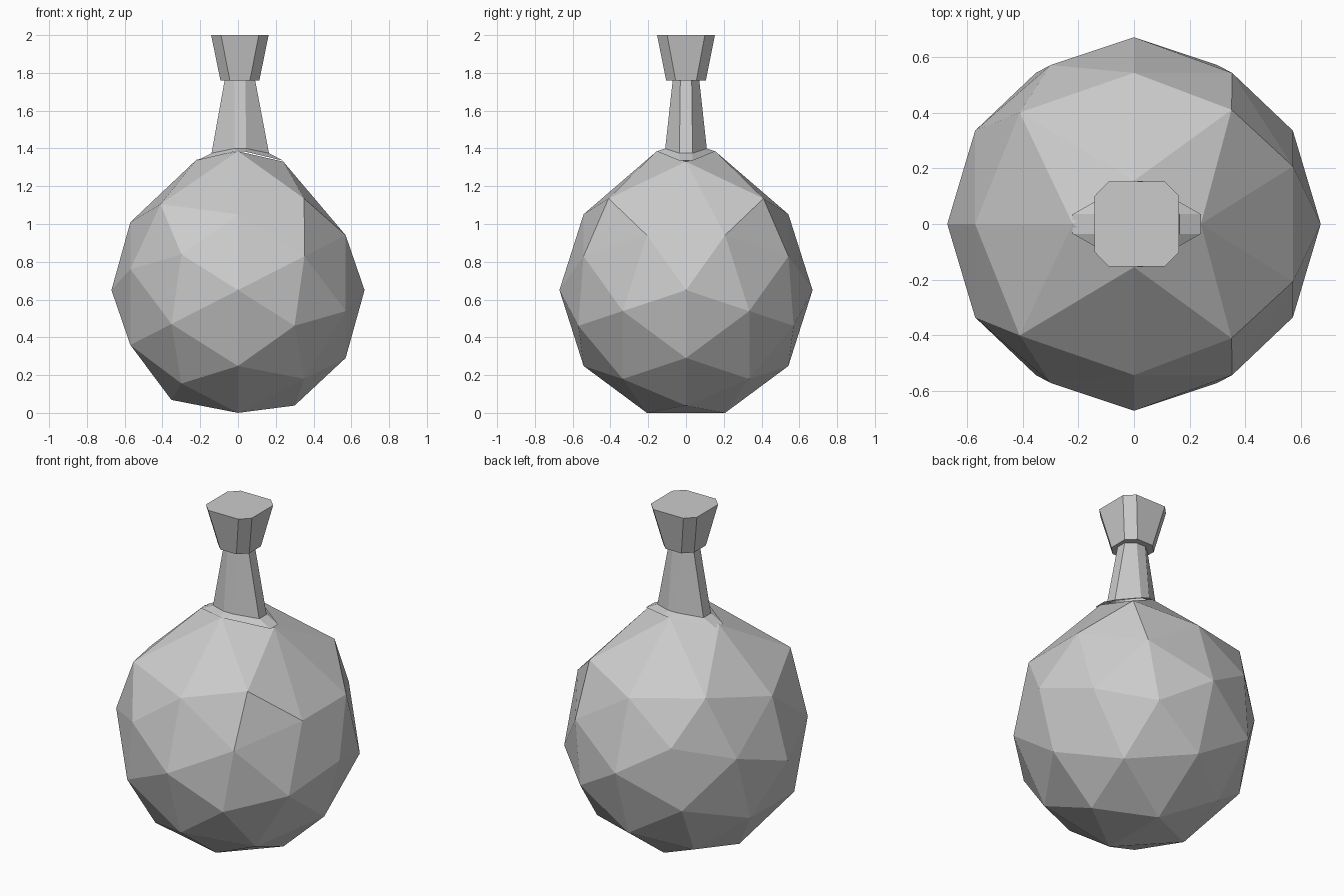
import bpy, bmesh
from math import radians
from mathutils import Matrix, Vector

if "Cube" in bpy.data.objects:
    bpy.data.objects.remove(bpy.data.objects["Cube"])


def finish(name, bm):
    bmesh.ops.recalc_face_normals(bm, faces=bm.faces)
    mesh = bpy.data.meshes.new(name)
    bm.to_mesh(mesh)
    bm.free()
    obj = bpy.data.objects.new(name, mesh)
    bpy.context.collection.objects.link(obj)
    return obj


def octagon(cx, ax, bx, ay, by, z_side, z_front):
    """Chamfered ring: side edges at cx +/- ax, front/back edges at +/- ay."""
    quarter = [(ax, by, z_side), (bx, ay, z_front)]
    pts = []
    for sx, sy in ((1, 1), (-1, 1), (-1, -1), (1, -1)):
        part = [(cx + sx * x, sy * y, z) for x, y, z in quarter]
        pts += part if sx * sy > 0 else part[::-1]
    return pts


def loft(name, rings, cap_bottom):
    bm = bmesh.new()
    loops = [[bm.verts.new(p) for p in ring] for ring in rings]
    for low, high in zip(loops, loops[1:]):
        for i in range(8):
            j = (i + 1) % 8
            bm.faces.new((low[i], low[j], high[j], high[i]))
    bm.faces.new(loops[-1])
    if cap_bottom:
        bm.faces.new(loops[0])
    return finish(name, bm)


# Faceted flask body: icosphere lying with its poles along x
R, STRETCH, CENTRE_Z = 0.67, 1.02, 0.65
bm = bmesh.new()
bmesh.ops.create_icosphere(bm, subdivisions=2, radius=R)
bm.transform(Matrix.Translation((0, 0, CENTRE_Z)) @ Matrix.Diagonal((1, 1, STRETCH, 1))
             @ Matrix.Rotation(radians(90), 4, 'Y'))

# Shoulder: the top diamond is drawn in to the neck, the next ring is spread
mouth = []
for v in bm.verts:
    x, y, z = v.co
    if z > 1.2:
        mouth.append(v)
        if abs(x) < 0.05:
            v.co = Vector((0, 0.155 if y > 0 else -0.155, 1.385))
        else:
            v.co = Vector((0.24, 0, 1.33) if x > 0 else (-0.22, 0, 1.34))
    elif z > 1.08:
        s = 1 if y > 0 else -1
        v.co = Vector((0.35, s * 0.41, 1.135) if x > 0 else (-0.41, s * 0.40, 1.105))
bmesh.ops.delete(bm, geom=[f for f in bm.faces if all(v in mouth for v in f.verts)],
                 context='FACES_ONLY')
finish("flask_body", bm)

# Neck with its chamfered collar
loft("neck", [
    octagon(0.01, 0.23, 0.02, 0.155, 0.035, 1.335, 1.385),
    octagon(0.012, 0.152, 0.03, 0.11, 0.035, 1.375, 1.40),
    octagon(0.01, 0.08, 0.03, 0.07, 0.03, 1.765, 1.765),
], False)

# Flared stopper
loft("stopper", [
    octagon(0.01, 0.103, 0.053, 0.105, 0.055, 1.76, 1.76),
    octagon(0.01, 0.152, 0.10, 0.153, 0.10, 2.0, 2.0),
], True)
